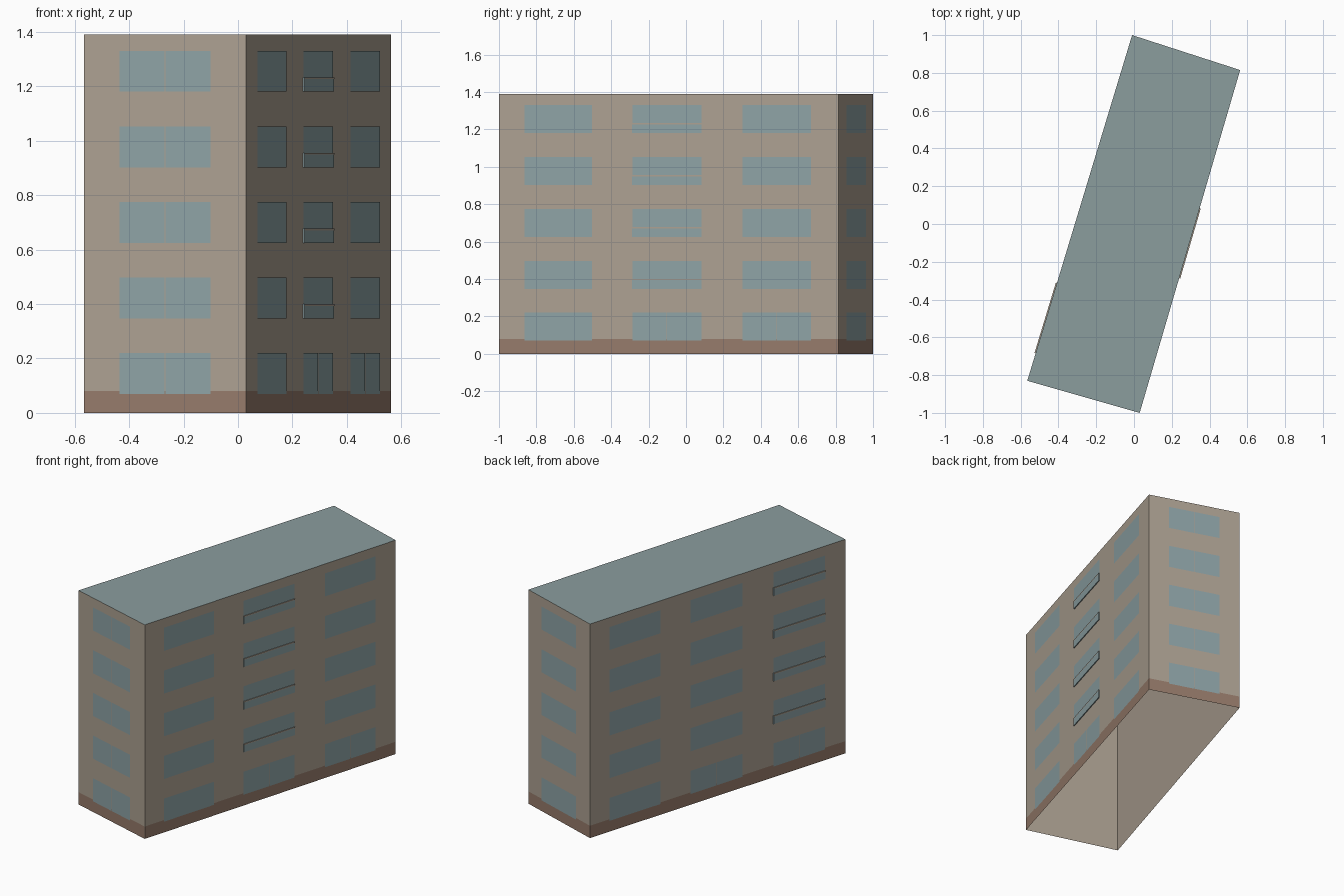
import bpy, bmesh
from mathutils import Vector

cube = bpy.data.objects.get("Cube")
if cube:
    bpy.data.objects.remove(cube, do_unlink=True)


def material(name, rgb):
    lin = [((c / 255 + 0.055) / 1.055) ** 2.4 for c in rgb]
    m = bpy.data.materials.new(name)
    m.use_nodes = True
    m.diffuse_color = (*lin, 1)
    bsdf = next(n for n in m.node_tree.nodes if n.type == 'BSDF_PRINCIPLED')
    bsdf.inputs["Base Color"].default_value = (*lin, 1)
    bsdf.inputs["Roughness"].default_value = 0.9
    return m


WALL = material("beige_plaster", (173, 161, 146))
BASE = material("brown_plinth", (150, 123, 107))
GLASS = material("blue_grey_glass", (142, 163, 166))
ROOF = material("grey_green_roof", (139, 157, 158))

HEIGHT = 1.39
FLOORS = [0.07 + 0.2775 * i for i in range(5)]
WINDOW_H = 0.15
CORNERS = [Vector(c) for c in ((-0.565, -0.83, 0), (0.03, -1, 0),
                               (0.562, 0.815, 0), (-0.01, 1, 0))]
SIDES = ["front", "left", "back", "right"]


def wall_point(side, t, z, out):
    """Point at fraction t along a wall, height z, pushed outward."""
    a, b = CORNERS[side], CORNERS[(side + 1) % 4]
    d = b - a
    normal = Vector((d.y, -d.x, 0)).normalized()
    return a + d * t + normal * out + Vector((0, 0, z))


def make(name, bm, mats):
    mesh = bpy.data.meshes.new(name)
    bm.to_mesh(mesh)
    bm.free()
    for m in mats:
        mesh.materials.append(m)
    obj = bpy.data.objects.new(name, mesh)
    bpy.context.scene.collection.objects.link(obj)
    return obj


def plate(bm, side, t0, t1, z0, z1, out):
    """Flat rectangle lying on a wall."""
    pts = ((t0, z0), (t1, z0), (t1, z1), (t0, z1))
    return bm.faces.new([bm.verts.new(wall_point(side, t, z, out)) for t, z in pts])


def slab(bm, side, t0, t1, z0, z1, depth):
    """Thin box standing off a wall, with its top face in the second material."""
    front = plate(bm, side, t0, t1, z0, z1, depth)
    back = [bm.verts.new(wall_point(side, t, z, 0)) for t, z in
            ((t0, z0), (t1, z0), (t1, z1), (t0, z1))]
    f = list(front.verts)
    for i in range(4):
        j = (i + 1) % 4
        face = bm.faces.new((f[j], f[i], back[i], back[j]))
        face.material_index = int(i == 2)


# Building shell, open underneath, with the roof as its upper face
bm = bmesh.new()
low = [bm.verts.new(c) for c in CORNERS]
high = [bm.verts.new(c + Vector((0, 0, HEIGHT))) for c in CORNERS]
for i in range(4):
    j = (i + 1) % 4
    bm.faces.new((low[i], low[j], high[j], high[i]))
bm.faces.new(high).material_index = 1
make("building_shell", bm, [WALL, ROOF])

# Plinth band around the foot of the walls
bm = bmesh.new()
for s in range(4):
    plate(bm, s, 0, 1, 0, 0.08, 0.001)
make("plinth_band", bm, [BASE])

# Windows: one wide column on the ends, three on the long sides
END = [(0.22, 0.78)]
LONG = [(0.075, 0.275), (0.393, 0.597), (0.717, 0.92)]
BALCONY_COLUMN = {1: 1, 3: 2}
for s, side_name in enumerate(SIDES):
    bm = bmesh.new()
    for col, (t0, t1) in enumerate(LONG if s % 2 else END):
        mid = (t0 + t1) / 2
        for floor, z in enumerate(FLOORS):
            # Narrow centre post on end windows and ground floor openings
            split = s % 2 == 0 or (floor == 0 and col > 0)
            gap = (0.001 if s % 2 else 0.003) if split else 0
            spans = [(t0, mid - gap), (mid + gap, t1)] if split else [(t0, t1)]
            for a, b in spans:
                plate(bm, s, a, b, z, z + WINDOW_H, 0.002)
    make(side_name + "_windows", bm, [GLASS])

# Shallow balcony panels with a pale top rail
for s, col in BALCONY_COLUMN.items():
    bm = bmesh.new()
    rails = bmesh.new()
    t0, t1 = LONG[col]
    for z in FLOORS[1:]:
        slab(bm, s, t0, t1, z, z + 0.053, 0.006)
        plate(rails, s, t0, t1, z + 0.046, z + 0.053, 0.007)
    make(SIDES[s] + "_balcony_panels", bm, [GLASS, WALL])
    make(SIDES[s] + "_balcony_rails", rails, [WALL])
